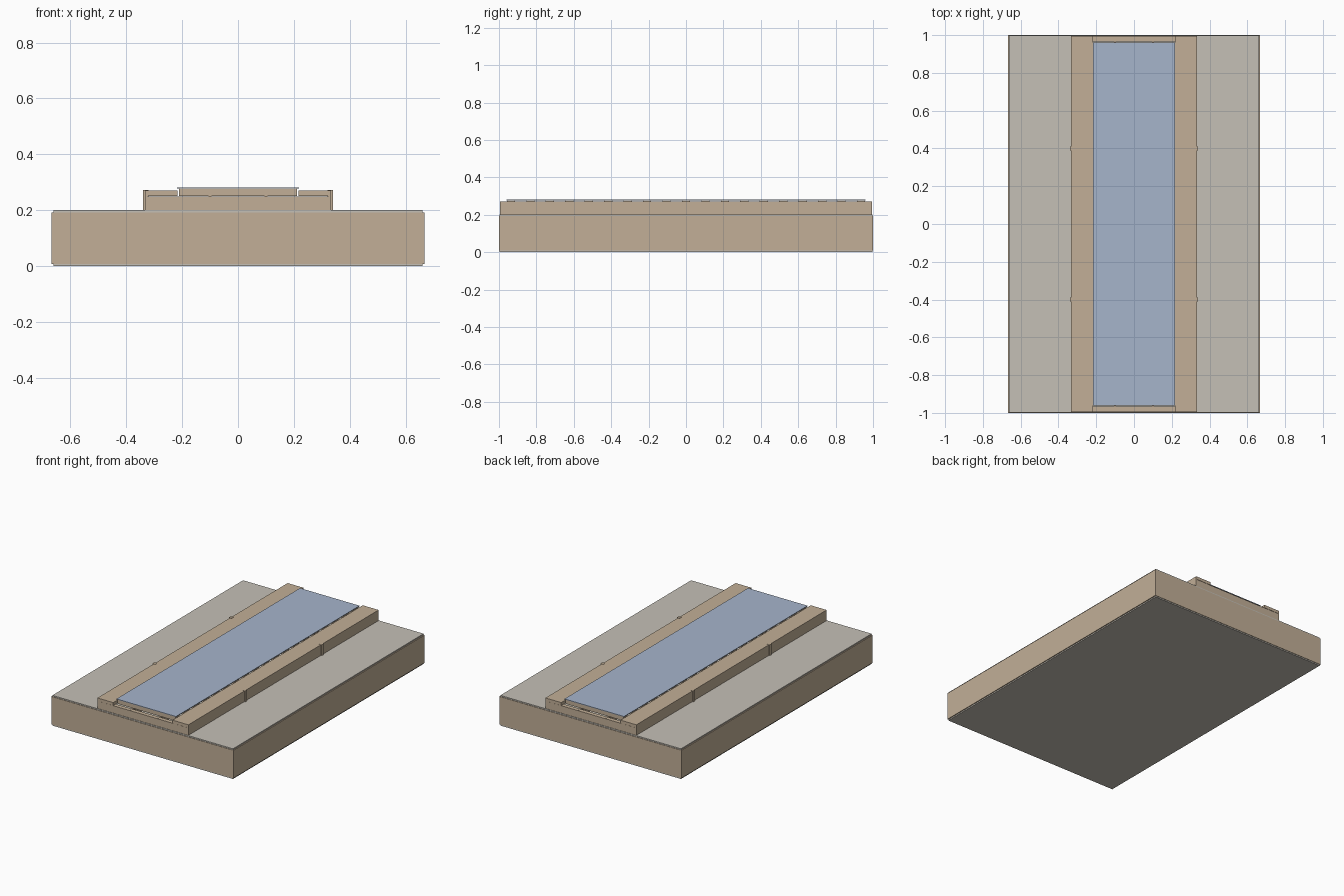
import bpy
import bmesh
from mathutils import Vector

cube = bpy.data.objects.get("Cube")
if cube:
    bpy.data.objects.remove(cube, do_unlink=True)


def material(name, rgb):
    m = bpy.data.materials.new(name)
    m.use_nodes = True
    color = (*rgb, 1)
    m.diffuse_color = color
    m.node_tree.nodes["Principled BSDF"].inputs["Base Color"].default_value = color
    return m


TAN = material("tan", (0.54, 0.43, 0.31))
GREY = material("warm_grey", (0.56, 0.53, 0.47))
BLUE = material("pale_blue", (0.38, 0.46, 0.60))


def finish(name, bm, mat):
    bmesh.ops.recalc_face_normals(bm, faces=bm.faces)
    mesh = bpy.data.meshes.new(name)
    bm.to_mesh(mesh)
    bm.free()
    mesh.materials.append(mat)
    obj = bpy.data.objects.new(name, mesh)
    bpy.context.collection.objects.link(obj)
    return obj


def box(name, low, high, mat):
    bm = bmesh.new()
    low, high = Vector(low), Vector(high)
    bmesh.ops.create_cube(bm, size=1)
    for v in bm.verts:
        v.co = Vector((v.co[i] + 0.5) * (high[i] - low[i]) + low[i] for i in range(3))
    return finish(name, bm, mat)


def extrude_profile(name, points, y, mat):
    """Sweep a closed x-z profile from -y to y."""
    bm = bmesh.new()
    face = bm.faces.new([bm.verts.new((x, -y, z)) for x, z in points])
    result = bmesh.ops.extrude_face_region(bm, geom=[face])
    verts = [g for g in result["geom"] if isinstance(g, bmesh.types.BMVert)]
    bmesh.ops.translate(bm, verts=verts, vec=(0, 2 * y, 0))
    return finish(name, bm, mat)


# Slab with slightly inset top and bottom sheets
box("base_body", (-0.667, -1, 0.008), (0.667, 1, 0.192), TAN)
box("bottom_sheet", (-0.661, -0.997, 0), (0.661, 0.997, 0.008), GREY)
box("top_sheet", (-0.661, -0.997, 0.192), (0.661, 0.997, 0.2), GREY)

# Side rails: upright web with an inward flange, and clips on the outside
profile = [(0.333, 0.2), (0.333, 0.27), (0.217, 0.27), (0.217, 0.25),
           (0.323, 0.25), (0.323, 0.2)]
for side, label in ((1, "left"), (-1, "right")):
    extrude_profile(f"{label}_rail", [(side * x, z) for x, z in profile], 0.995, TAN)
    for y, end in ((-0.4, "front"), (0.4, "back")):
        x0, x1 = sorted((side * 0.32, side * 0.34))
        box(f"{label}_{end}_clip", (x0, y - 0.01, 0.2), (x1, y + 0.01, 0.272), TAN)
    # Lengthwise bearer inside the frame
    x = side * 0.1
    box(f"{label}_bearer", (x - 0.006, -0.99, 0.2), (x + 0.006, 0.99, 0.25), TAN)

# Low end walls of the frame
for y, end in ((-0.98, "front"), (0.98, "back")):
    box(f"{end}_end_wall", (-0.323, y - 0.014, 0.2), (0.323, y + 0.014, 0.249), TAN)

# Row of cross slats carrying the panel
for i in range(19):
    y = (i - 9) * 0.104
    box(f"cross_slat_{i + 1}", (-0.212, y - 0.022, 0.25), (0.212, y + 0.022, 0.277), TAN)

# Raised flat panel
box("raised_panel", (-0.218, -0.96, 0.277), (0.218, 0.96, 0.281), BLUE)
